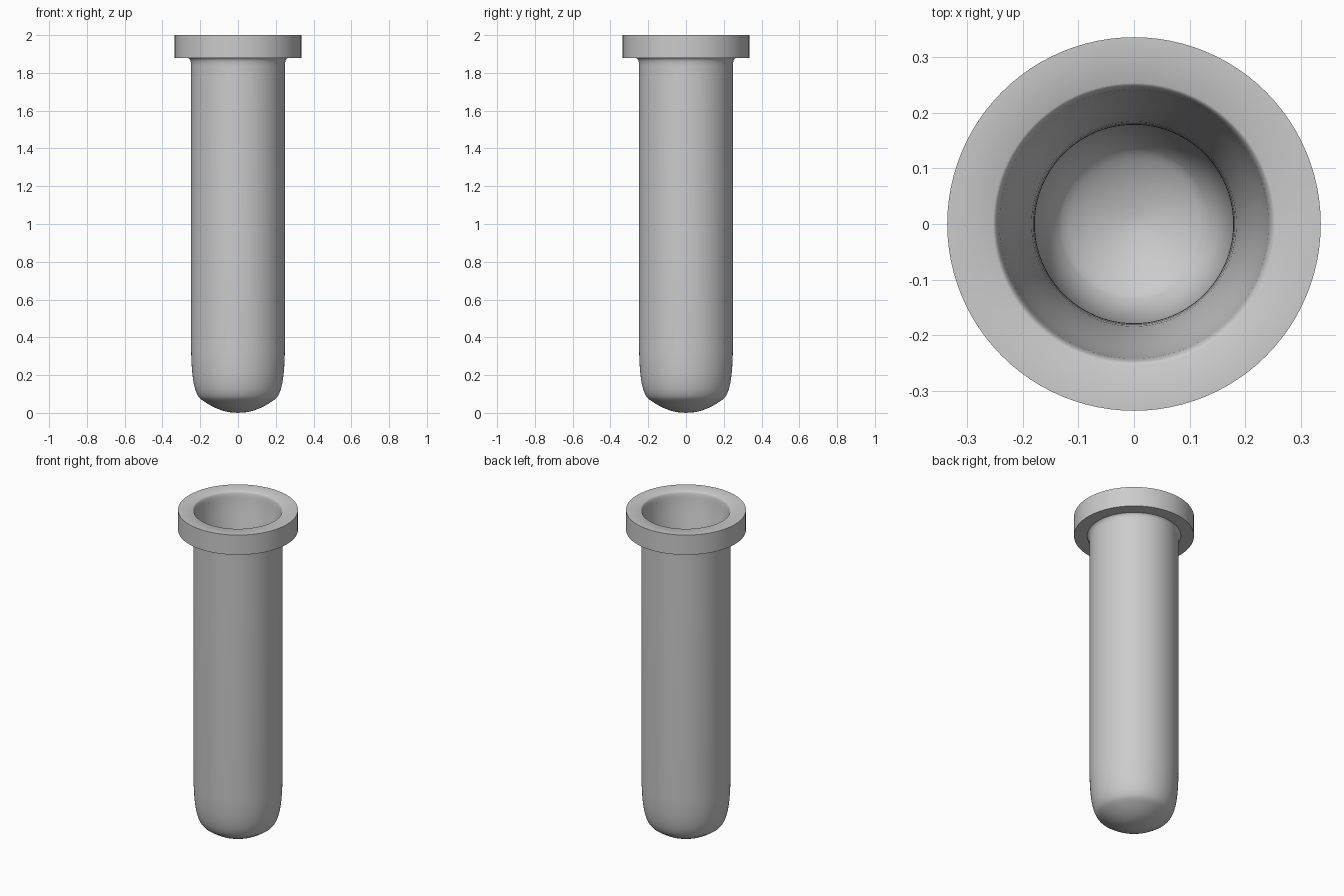
import bpy, bmesh, math

if "Cube" in bpy.data.objects:
    bpy.data.objects.remove(bpy.data.objects["Cube"])

SEGMENTS = 96


def curve_points(p0, p1, p2, p3, n=14):
    """Cubic Bezier between p0 and p3."""
    pts = []
    for i in range(n + 1):
        t = i / n
        w = ((1 - t) ** 3, 3 * t * (1 - t) ** 2, 3 * t * t * (1 - t), t ** 3)
        pts.append(tuple(sum(k * p[a] for k, p in zip(w, (p0, p1, p2, p3)))
                         for a in (0, 1)))
    return pts


def lathe(name, profile):
    """Revolve an (r, z) profile whose two ends lie on the z axis."""
    bm = bmesh.new()
    rings = []
    for r, z in profile:
        if r < 1e-6:
            rings.append([bm.verts.new((0, 0, z))] * SEGMENTS)
        else:
            rings.append([bm.verts.new((r * math.cos(a), r * math.sin(a), z))
                          for a in (2 * math.pi * i / SEGMENTS for i in range(SEGMENTS))])
    for a, b in zip(rings, rings[1:]):
        for i in range(SEGMENTS):
            j = (i + 1) % SEGMENTS
            bm.faces.new(list(dict.fromkeys((a[i], a[j], b[j], b[i]))))
    bmesh.ops.recalc_face_normals(bm, faces=bm.faces)
    mesh = bpy.data.meshes.new(name)
    bm.to_mesh(mesh)
    bm.free()
    obj = bpy.data.objects.new(name, mesh)
    bpy.context.collection.objects.link(obj)
    return obj


# Outer skin: shallow pointed base, rounded shoulder, straight wall
profile = [(0, 0)] + curve_points((0.05, 0.004), (0.11, 0.016), (0.16, 0.045), (0.2, 0.075), 8)
profile += curve_points((0.2, 0.075), (0.235, 0.11), (0.245, 0.2), (0.248, 0.32))[1:]
profile += [(0.248, 1.8)]
# Small fillet and square-edged collar
profile += curve_points((0.248, 1.83), (0.248, 1.86), (0.252, 1.873), (0.262, 1.878), 5)
profile += [(0.335, 1.878), (0.335, 2.0), (0.253, 2.0)]
# Mouth rounding, tapering throat, straight bore
profile += curve_points((0.253, 2.0), (0.246, 1.998), (0.242, 1.985), (0.24, 1.96), 5)[1:]
profile += curve_points((0.24, 1.96), (0.225, 1.82), (0.178, 1.7), (0.178, 1.35))[1:]
profile += [(0.177, 0.32)]
# Rounded inner floor
profile += curve_points((0.177, 0.32), (0.174, 0.19), (0.155, 0.15), (0.13, 0.12))[1:]
profile += curve_points((0.13, 0.12), (0.1, 0.095), (0.05, 0.075), (0, 0.07), 8)[1:]

tube = lathe("tube", profile)

# Smooth shading with crisp collar edges
bpy.context.view_layer.objects.active = tube
tube.select_set(True)
bpy.ops.object.shade_smooth_by_angle(angle=math.radians(35))
